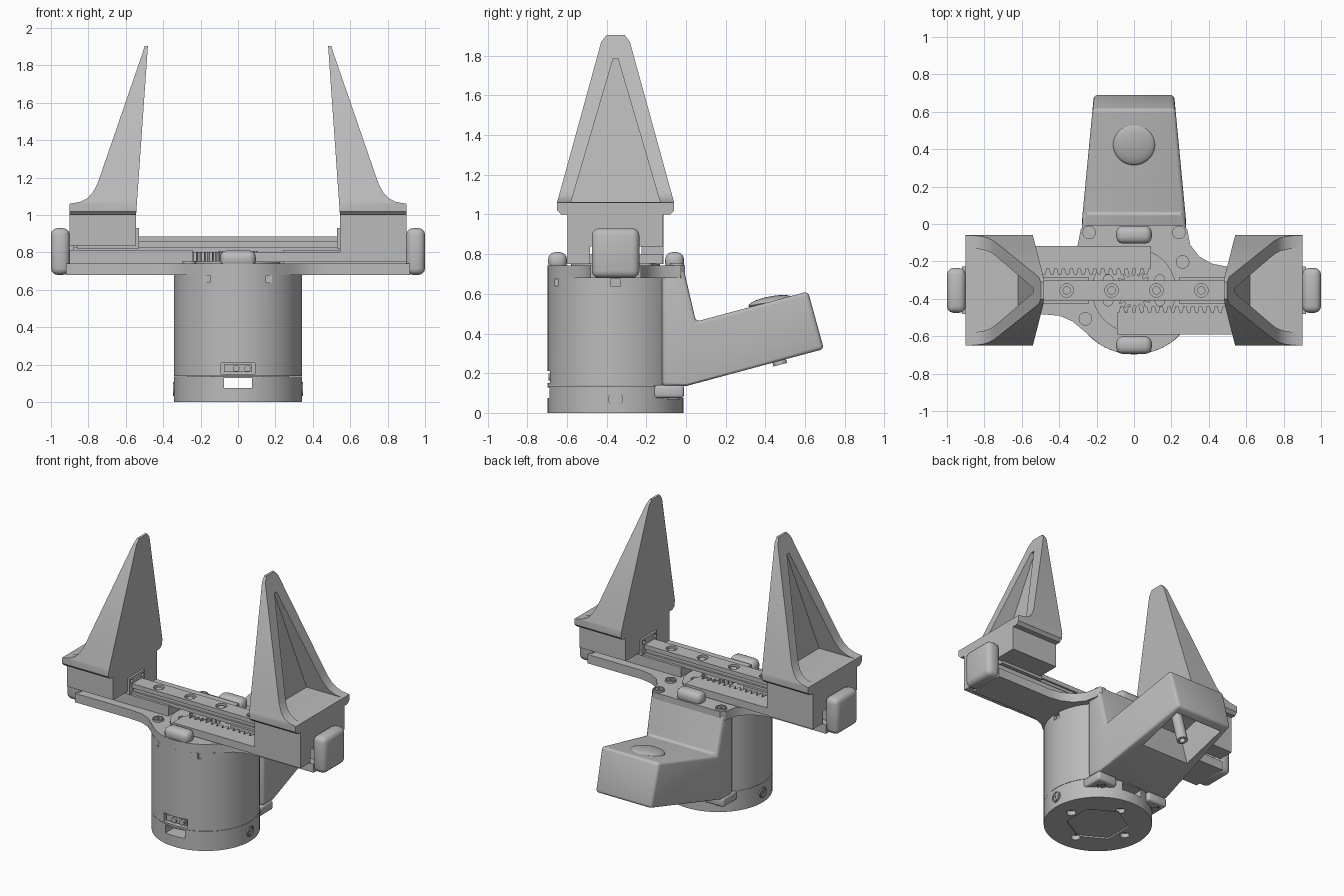
import bpy, bmesh, math
from mathutils import Matrix, Vector

if "Cube" in bpy.data.objects:
    bpy.data.objects.remove(bpy.data.objects["Cube"])

grey = bpy.data.materials.new("plain grey")
grey.use_nodes = True
grey.diffuse_color = (0.5, 0.5, 0.5, 1)
grey.node_tree.nodes["Principled BSDF"].inputs["Base Color"].default_value = (0.5, 0.5, 0.5, 1)

CY = -0.355                                     # axis of the motor and jaws
HALF_TURN = Matrix.Translation((0, CY, 0)) @ Matrix.Rotation(math.pi, 4, 'Z') @ Matrix.Translation((0, -CY, 0))


def finish(name, bm, bevel=0, segs=3):
    bmesh.ops.recalc_face_normals(bm, faces=bm.faces)
    me = bpy.data.meshes.new(name)
    bm.to_mesh(me)
    bm.free()
    me.materials.append(grey)
    ob = bpy.data.objects.new(name, me)
    bpy.context.collection.objects.link(ob)
    if bevel:
        m = ob.modifiers.new("rounding", 'BEVEL')
        m.width, m.segments, m.limit_method = bevel, segs, 'ANGLE'
        m.angle_limit = math.radians(40)
        select(ob)
        bpy.ops.object.modifier_apply(modifier="rounding")
    return ob


def select(ob):
    bpy.ops.object.select_all(action='DESELECT')
    ob.select_set(True)
    bpy.context.view_layer.objects.active = ob


def loft(name, rings, bevel=0, segs=3):
    bm = bmesh.new()
    rows = [[bm.verts.new(p) for p in r] for r in rings]
    n = len(rows[0])
    for a, b in zip(rows, rows[1:]):
        for i in range(n):
            bm.faces.new((a[i], a[(i + 1) % n], b[(i + 1) % n], b[i]))
    bm.faces.new(rows[0])
    bm.faces.new(rows[-1])
    return finish(name, bm, bevel, segs)


def slab(name, outline, z0, z1, bevel=0):
    return loft(name, [[(x, y, z) for x, y in outline] for z in (z0, z1)], bevel)


def box(name, x, y, z, bevel=0):
    return slab(name, [(x[0], y[0]), (x[1], y[0]), (x[1], y[1]), (x[0], y[1])], *z, bevel)


def cylinder(name, centre, r, depth, axis=(0, 0, 1), sides=32):
    bm = bmesh.new()
    rot = Vector(axis).to_track_quat('Z', 'Y').to_matrix().to_4x4()
    bmesh.ops.create_cone(bm, cap_ends=True, segments=sides, radius1=r, radius2=r, depth=depth,
                          matrix=Matrix.Translation(centre) @ rot)
    return finish(name, bm)


def cut(ob, *cutters):
    for c in cutters:
        m = ob.modifiers.new("cut", 'BOOLEAN')
        m.operation, m.solver, m.object = 'DIFFERENCE', 'EXACT', c
        select(ob)
        bpy.ops.object.modifier_apply(modifier="cut")
        bpy.data.objects.remove(c)


def turned_copy(ob, name):
    other = ob.copy()
    other.data = ob.data.copy()
    other.data.transform(HALF_TURN)
    other.name = name
    bpy.context.collection.objects.link(other)


def screw(name, centre, r, axis=(0, 0, 1)):
    a = Vector(axis)
    ob = cylinder(name, centre, r, 0.02, axis, 24)
    cut(ob, cylinder("ring_cut", Vector(centre) + a * 0.012, r * 0.8, 0.02, axis, 24))
    head = cylinder(name + "_head", Vector(centre), r * 0.62, 0.018, axis, 24)
    cut(head, cylinder("hex_cut", Vector(centre) + a * 0.01, r * 0.3, 0.02, axis, 6))


# Motor housing with connector, cable slot and underside details
body = cylinder("motor_housing", (0, CY, 0.41), 0.342, 0.544, sides=96)
cut(body, box("connector_cut", (-0.09, 0.09), (-0.8, -0.65), (0.15, 0.21)),
    *[box("tab_cut", (x - 0.02, x + 0.02), (-0.8, CY - 0.29), (0.64, 0.676)) for x in (-0.17, 0.17)],
    *[box("side_cut", (s * 0.32, s * 0.4), (CY - 0.025, CY + 0.025), (0.64, 0.676)) for s in (-1, 1)])
base = cylinder("motor_base", (0, CY, 0.068), 0.342, 0.136, sides=96)
cut(base, box("slot_cut", (-0.075, 0.075), (-0.8, 0.1), (0.075, 0.128)),
    cylinder("hex_recess", (0, CY, 0), 0.2, 0.02, sides=6),
    *[cylinder("hole", (0.22 * math.cos(a), CY + 0.22 * math.sin(a), 0), 0.03, 0.06, sides=20)
      for a in (math.pi / 2 * i for i in range(4))])
box("connector_shell", (-0.075, 0.075), (-0.68, -0.6), (0.16, 0.2))
for x in (-0.01, 0.05):
    cylinder("connector_pin", (x, -0.683, 0.18), 0.018, 0.02, (0, 1, 0), 16)
for s in (-1, 1):
    screw("base_screw", (s * 0.338, CY, 0.07), 0.037, (s, 0, 0))

# Mounting plate: arms along x, blended into the round housing
right = [(0.34 * math.sin(a), CY - 0.342 * math.cos(a)) for a in (math.radians(i * 6) for i in range(7))]
right += [(0.27, -0.57), (0.33, -0.52), (0.4, -0.49), (0.5, -0.482), (0.92, -0.482), (0.92, -0.228),
          (0.5, -0.228), (0.42, -0.213), (0.35, -0.175), (0.3, -0.11), (0.285, -0.03), (0.26, -0.005)]
left = [(-x, y) for x, y in reversed(right[1:])]
slab("mounting_plate", right + left, 0.68, 0.742)
for s in (-1, 1):
    x0, x1 = sorted((s * 0.9, s))
    box("end_bumper", (x0, x1), (-0.475, -0.235), (0.68, 0.93), 0.035)
    x0, x1 = sorted((s * 0.24, s * 0.9))
    box("rail_support", (x0, x1), (-0.425, -0.285), (0.74, 0.812))
    screw("plate_screw", (s * 0.24, -0.045, 0.745), 0.036)
    screw("plate_screw", (s * 0.26, CY + s * 0.152, 0.745), 0.036)
box("front_knob", (-0.095, 0.095), (-0.695, -0.6), (0.72, 0.81), 0.035)
box("rear_knob", (-0.095, 0.095), (-0.105, -0.01), (0.72, 0.81), 0.035)

# Guide rail with sunken screws
rail = box("guide_rail", (-0.88, 0.88), (-0.408, -0.302), (0.806, 0.885))
cut(rail, box("groove", (-1, 1), (-0.43, -0.395), (0.83, 0.855)),
    box("groove", (-1, 1), (-0.315, -0.28), (0.83, 0.855)),
    *[cylinder("hole", (x, CY, 0.885), 0.036, 0.04, sides=24) for x in (-0.36, -0.12, 0.12, 0.36)])
for x in (-0.36, -0.12, 0.12, 0.36):
    cylinder("rail_screw", (x, CY, 0.868), 0.022, 0.02, sides=16)

# Pinion and its turning disc
ring = cylinder("turning_disc", (0, CY, 0.747), 0.225, 0.014, sides=64)
cut(ring, *[cylinder("hole", (0.15 * math.cos(a), CY + 0.15 * math.sin(a), 0.755), 0.026, 0.02, sides=16)
            for a in (math.pi / 4 * (i + 0.5) for i in range(8))])
teeth = 18
gear = []
for i in range(teeth * 4):
    a = 2 * math.pi * i / (teeth * 4)
    r = 0.105 if i % 4 < 2 else 0.08
    gear.append((r * math.cos(a), CY + r * math.sin(a)))
slab("pinion", gear, 0.75, 0.805)

# Toothed rack, one per jaw
pitch = 0.042
rack = [(0.56, -0.592), (-0.09, -0.592)]
for i in range(15):
    x = -0.09 + i * pitch
    rack += [(x + dx * pitch, y) for dx, y in ((0, -0.472), (0.25, -0.472), (0.4, -0.44), (0.8, -0.44))]
rack += [(0.56, -0.472)]
ob = slab("right_rack", rack, 0.75, 0.802)
turned_copy(ob, "left_rack")

# Jaw carriage: block over the rail with a leg on the rack side
ob = box("right_carriage", (0.545, 0.9), (-0.597, -0.115), (0.838, 1.0))
cut(ob, box("rail_channel", (0.5, 0.95), (-0.43, -0.28), (0.8, 0.905)))
turned_copy(ob, "left_carriage")
ob = box("right_carriage_leg", (0.545, 0.9), (-0.597, -0.485), (0.75, 0.84))
turned_copy(ob, "left_carriage_leg")
ob = box("right_guide_block", (0.53, 0.86), (-0.44, -0.27), (0.82, 0.93))
cut(ob, *[cylinder("hole", (0.53, CY + d, 0.905), 0.014, 0.03, (1, 0, 0), 12) for d in (-0.06, 0.06)])
turned_copy(ob, "left_guide_block")

# Tapered finger with a flared foot and a hollow outer side
levels = [(1.06, 0.9), (1.07, 0.845), (1.09, 0.805), (1.12, 0.777), (1.16, 0.755), (1.2, 0.74),
          (1.87, 0.509), (1.89, 0.503), (1.905, 0.498)]


def finger_ring(z, xo, w):
    xi = 0.545 - (z - 1) * 0.07
    return [(xi, CY - w, z), (xo, CY - w, z), (xo, CY + w, z), (xi, CY + w, z)]


def half_width(z):
    w = 0.295 - (z - 1.06) * 0.275
    return w - max(0, z - 1.87) * 0.5


rings = [finger_ring(1.0, 0.9, 0.275), finger_ring(1.02, 0.9, 0.295)]
rings += [finger_ring(z, xo, half_width(z)) for z, xo in levels]
finger = loft("right_finger", rings)
pocket = [(0.62, 0.225, 1.062), (0.513, 0.012, 1.785)]
cut(finger, loft("pocket_cut", [[(x, CY - w, z), (1.2, CY - w, z), (1.2, CY + w, z), (x, CY + w, z)]
                                for x, w, z in pocket]))
turned_copy(finger, "left_finger")

# Rear bracket and tilted arm, narrowing toward its end
profile = [(-0.12, 0.72), (-0.01, 0.72), (0.05, 0.46), (0.615, 0.612), (0.695, 0.322), (0, 0.135), (-0.12, 0.135)]
arm = loft("rear_arm", [[(s * (0.28 - 0.095 * max(y, 0)), y, z) for y, z in profile] for s in (-1, 1)])
m = arm.modifiers.new("rounding", 'BEVEL')
m.width, m.segments, m.limit_method, m.angle_limit = 0.02, 3, 'ANGLE', math.radians(50)
select(arm)
bpy.ops.object.modifier_apply(modifier="rounding")
tilt = Matrix.Translation((0, 0.47, 0.262)) @ Matrix.Rotation(math.radians(15.2), 4, 'X')
hollow = box("hollow_cut", (-0.18, 0.18), (-0.17, 0.17), (-0.2, 0.24))
hollow.data.transform(tilt)
post = cylinder("arm_post", (0, 0, 0.12), 0.035, 0.28, sides=24)
cut(post, cylinder("hole", (0, 0, -0.02), 0.018, 0.1, sides=16))
post.data.transform(tilt)
cut(arm, hollow, box("cable_cut", (-0.075, 0.075), (-0.3, -0.02), (0.05, 0.2)))
cut(arm, cylinder("housing_clearance", (0, CY, 0.4), 0.3, 0.9, sides=64))
for s in (-1, 1):
    x0, x1 = sorted((s * 0.13, s * 0.28))
    box("mounting_ear", (x0, x1), (-0.17, -0.01), (0.075, 0.14), 0.015)
    screw("ear_screw", (s * 0.22, -0.06, 0.078), 0.03, (0, 0, -1))

# Domed button on the arm
bm = bmesh.new()
bmesh.ops.create_uvsphere(bm, u_segments=40, v_segments=20, radius=0.112)
bmesh.ops.scale(bm, vec=(1, 1, 0.24), verts=bm.verts)
bmesh.ops.transform(bm, verts=bm.verts,
                    matrix=Matrix.Translation((0, 0.425, 0.56)) @ Matrix.Rotation(math.radians(11), 4, 'X'))
finish("arm_button", bm)

# Smooth shading with crisp edges
bpy.ops.object.select_all(action='DESELECT')
for o in bpy.context.collection.objects:
    if o.type == 'MESH':
        o.select_set(True)
        bpy.context.view_layer.objects.active = o
bpy.ops.object.shade_smooth_by_angle(angle=math.radians(30))
